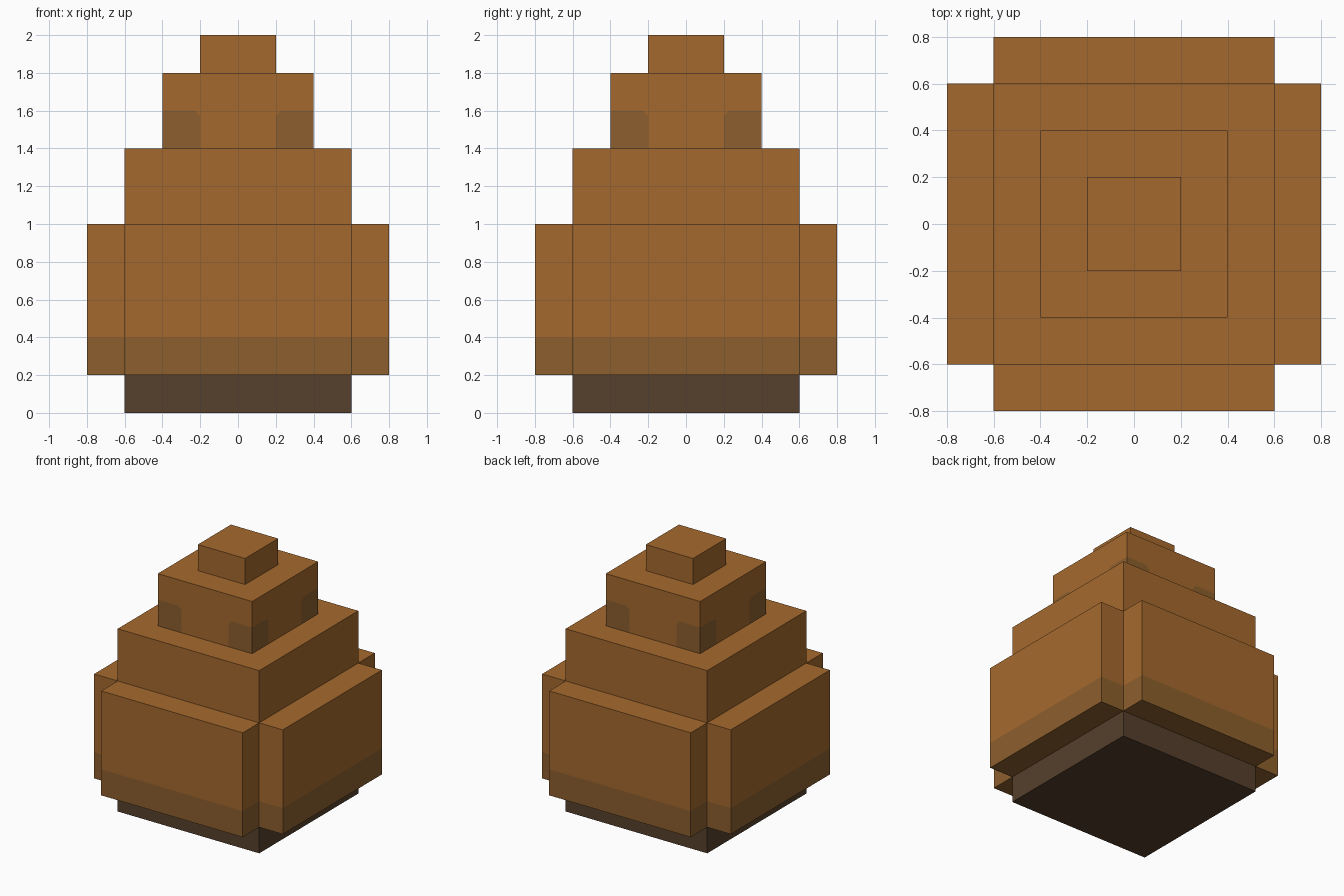
import bpy
import bmesh
from mathutils import Vector, Matrix

cube = bpy.data.objects.get("Cube")
if cube:
    bpy.data.objects.remove(cube, do_unlink=True)


def material(name, rgb):
    mat = bpy.data.materials.new(name)
    mat.use_nodes = True
    mat.diffuse_color = (*rgb, 1)
    mat.node_tree.nodes["Principled BSDF"].inputs["Base Color"].default_value = (*rgb, 1)
    return mat


MATS = [
    material("warm brown", (0.376, 0.141, 0.027)),
    material("dull brown", (0.262, 0.114, 0.026)),
    material("dark brown", (0.093, 0.051, 0.025)),
]
WARM, DULL, DARK = range(3)
AXES = [Vector((1, 0, 0)), Vector((0, 1, 0)), Vector((0, 0, 1))]


def cut(bm, co, no, faces=None):
    faces = list(bm.faces) if faces is None else faces
    edges = {e for f in faces for e in f.edges}
    verts = {v for f in faces for v in f.verts}
    bmesh.ops.bisect_plane(bm, geom=[*faces, *edges, *verts], dist=1e-5,
                           plane_co=co, plane_no=no)


def box(low, high):
    low, high = Vector(low), Vector(high)
    bm = bmesh.new()
    place = Matrix.Translation((low + high) / 2) @ Matrix.Diagonal((*(high - low), 1))
    bmesh.ops.create_cube(bm, size=1, matrix=place)
    return bm


def finish(name, bm, rule=lambda f: WARM):
    for f in bm.faces:
        f.material_index = rule(f)
    mesh = bpy.data.meshes.new(name)
    bm.to_mesh(mesh)
    bm.free()
    for mat in MATS:
        mesh.materials.append(mat)
    obj = bpy.data.objects.new(name, mesh)
    bpy.context.collection.objects.link(obj)
    return obj


def by_height(f):
    z = f.calc_center_median().z
    return DARK if z < 0.19 else DULL if z < 0.39 else WARM


# Core column with its dark foot
core = box((-0.6, -0.6, 0), (0.6, 0.6, 1.4))
for z in (0.2, 0.4):
    cut(core, (0, 0, z), AXES[2])
finish("core", core, by_height)

# Four side slabs, turned around the core
for i, side in enumerate(("front", "left", "back", "right")):
    slab = box((-0.6, -0.8, 0.2), (0.6, -0.6, 1.0))
    cut(slab, (0, 0, 0.4), AXES[2])
    bmesh.ops.rotate(slab, verts=slab.verts, cent=(0, 0, 0),
                     matrix=Matrix.Rotation(i * 1.5707963, 3, 'Z'))
    finish(side + "_slab", slab, by_height)

# Upper tier with a dull patch around each lower corner
tier = box((-0.4, -0.4, 1.4), (0.4, 0.4, 1.8))
cut(tier, (0, 0, 1.6), AXES[2])
for axis in AXES[:2]:
    for s in (-0.2, 0.2):
        cut(tier, axis * s, axis)


def in_patch(f):
    c = f.calc_center_median()
    return (abs(f.normal.z) < 0.5 and c.z < 1.6
            and min(abs(c.x), abs(c.y)) > 0.2)


# Clip the inner top corner of every patch
tier.normal_update()
for f in [f for f in tier.faces if in_patch(f)]:
    c = f.calc_center_median()
    axis = 0 if abs(c.x) < abs(c.y) else 1
    inward = AXES[axis] * (-1 if c[axis] > 0 else 1)
    cut(tier, inward * -0.225 + AXES[2] * 1.6, inward + AXES[2], [f])
tier.normal_update()


def patch_colour(f):
    c = f.calc_center_median()
    clipped = min(abs(c.x), abs(c.y)) - 0.2 + 1.6 - c.z < 0.025
    return DULL if in_patch(f) and not clipped else WARM


finish("upper_tier", tier, patch_colour)

# Small block on top
finish("top_block", box((-0.2, -0.2, 1.8), (0.2, 0.2, 2.0)))
